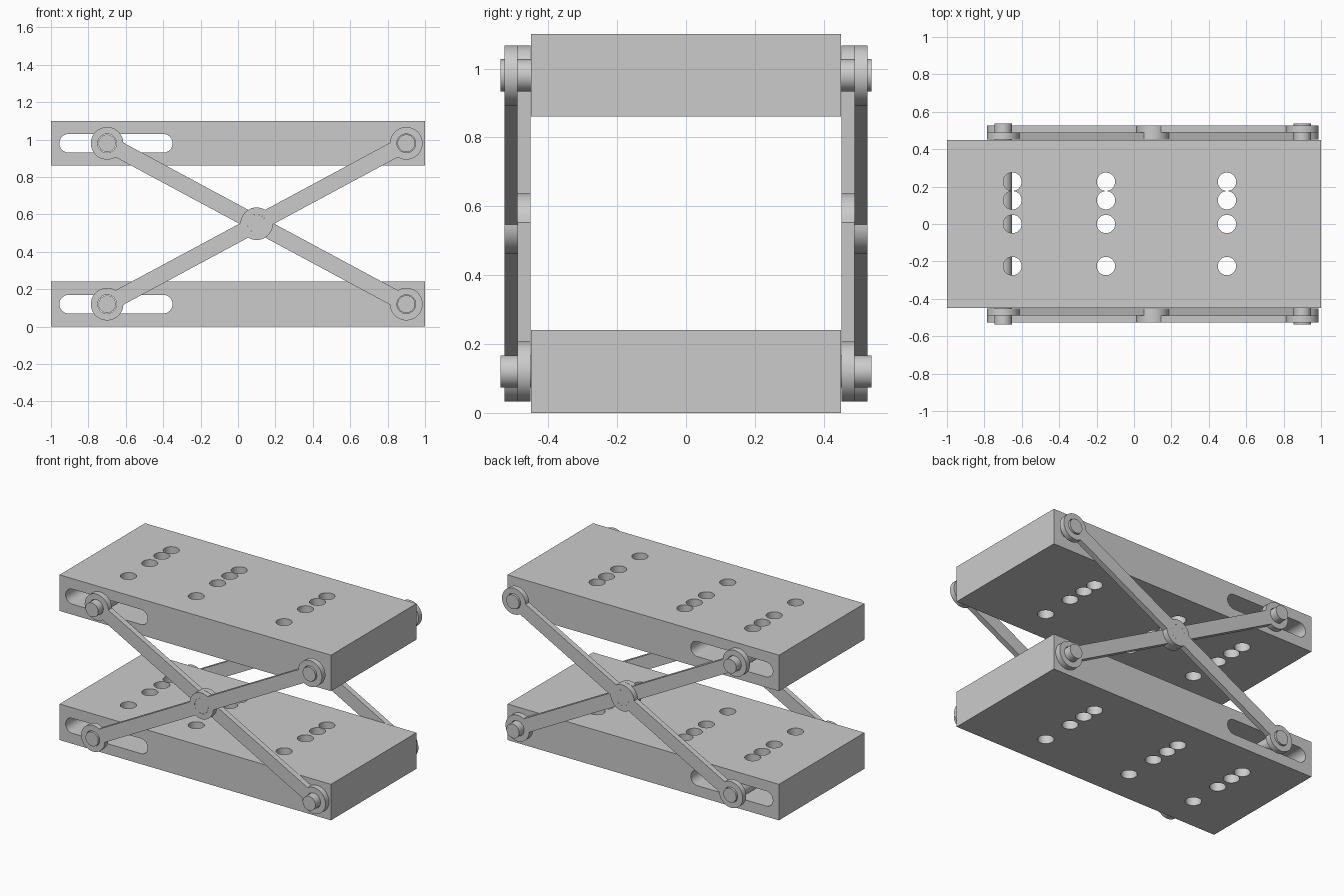
import bpy, bmesh
from math import sin, cos, pi, asin, atan2, hypot

if "Cube" in bpy.data.objects:
    bpy.data.objects.remove(bpy.data.objects["Cube"])

SEG = 48
BOT_Z, TOP_Z = 0.12, 0.98          # pivot heights
SLIDE_X, FIX_X, MID_X = -0.70, 0.90, 0.10


def prism(name, pts, a, b, axis='Y'):
    """Extrude a 2D outline between a and b along Y (outline in XZ) or Z (outline in XY)."""
    bm = bmesh.new()
    put = (lambda p: (p[0], a, p[1])) if axis == 'Y' else (lambda p: (p[0], p[1], a))
    face = bm.faces.new([bm.verts.new(put(p)) for p in pts])
    new = bmesh.ops.extrude_face_region(bm, geom=[face])['geom']
    vec = (0, b - a, 0) if axis == 'Y' else (0, 0, b - a)
    bmesh.ops.translate(bm, vec=vec, verts=[v for v in new if isinstance(v, bmesh.types.BMVert)])
    bmesh.ops.recalc_face_normals(bm, faces=bm.faces)
    mesh = bpy.data.meshes.new(name)
    bm.to_mesh(mesh)
    bm.free()
    ob = bpy.data.objects.new(name, mesh)
    bpy.context.collection.objects.link(ob)
    return ob


def arc(cx, cy, r, a0, a1, n):
    return [(cx + r * cos(a0 + (a1 - a0) * i / n), cy + r * sin(a0 + (a1 - a0) * i / n))
            for i in range(n + 1)]


def circle(cx, cy, r):
    return arc(cx, cy, r, 0, 2 * pi, SEG)[:-1]


def activate(ob):
    bpy.ops.object.select_all(action='DESELECT')
    ob.select_set(True)
    bpy.context.view_layer.objects.active = ob


def cut(ob, cutters):
    activate(ob)
    for c in cutters:
        m = ob.modifiers.new('cut', 'BOOLEAN')
        m.operation, m.solver, m.object = 'DIFFERENCE', 'EXACT', c
        bpy.ops.object.modifier_apply(modifier=m.name)
        bpy.data.objects.remove(c)


def smooth(ob):
    activate(ob)
    bpy.ops.object.shade_smooth_by_angle(angle=pi / 6)


# Plates with vertical bolt holes and a sliding slot through the width
for name, z in (('bottom_plate', BOT_Z), ('top_plate', TOP_Z)):
    plate = prism(name, [(-1, z - 0.12), (1, z - 0.12), (1, z + 0.12), (-1, z + 0.12)], -0.45, 0.45)
    cutters = [prism('hole_cutter', circle(x, y, 0.049), z - 0.2, z + 0.2, 'Z')
               for x in (-0.65, -0.15, 0.497) for y in (-0.225, 0.0, 0.127, 0.226)]
    slot = arc(-0.40, z, 0.05, -pi / 2, pi / 2, 24) + arc(-0.905, z, 0.05, pi / 2, 3 * pi / 2, 24)
    cutters.append(prism('slot_cutter', slot, -0.6, 0.6))
    cut(plate, cutters)
    smooth(plate)


# Scissor arm outline: slim bar with three round bosses
def arm_outline(rise, R=0.087, w=0.044):
    run = FIX_X - MID_X
    L, t, a = hypot(run, rise), atan2(rise, run), asin(w / R)
    up = arc(-L, 0, R, pi, a, 24) + arc(0, 0, R, pi - a, a, 16) + arc(L, 0, R, pi - a, 0, 24)
    pts = up + [(x, -y) for x, y in reversed(up[1:-1])]
    return [(MID_X + x * cos(t) - y * sin(t), 0.55 + x * sin(t) + y * cos(t)) for x, y in pts]


for side, s in (('front', -1), ('back', 1)):
    # Inner arm falls to the right, outer arm rises to the right
    for layer, rise, y0, y1 in (('inner', -0.43, 0.451, 0.489), ('outer', 0.43, 0.490, 0.527)):
        arm = prism(f'{side}_{layer}_arm', arm_outline(rise), s * y0, s * y1)
        ends = ((SLIDE_X, 0.55 - rise), (MID_X, 0.55), (FIX_X, 0.55 + rise))
        cut(arm, [prism('bore_cutter', circle(x, z, 0.050), s * 0.4, s * 0.6) for x, z in ends])
        smooth(arm)
    # Short pin joining the crossing arms
    smooth(prism(f'{side}_centre_pin', circle(MID_X, 0.55, 0.0497), s * 0.451, s * 0.527))

# Axles running across the full width
for name, x, z in (('bottom_slide_axle', SLIDE_X, BOT_Z), ('top_slide_axle', SLIDE_X, TOP_Z),
                   ('bottom_fixed_axle', FIX_X, BOT_Z), ('top_fixed_axle', FIX_X, TOP_Z)):
    smooth(prism(name, circle(x, z, 0.047), -0.538, 0.538))
